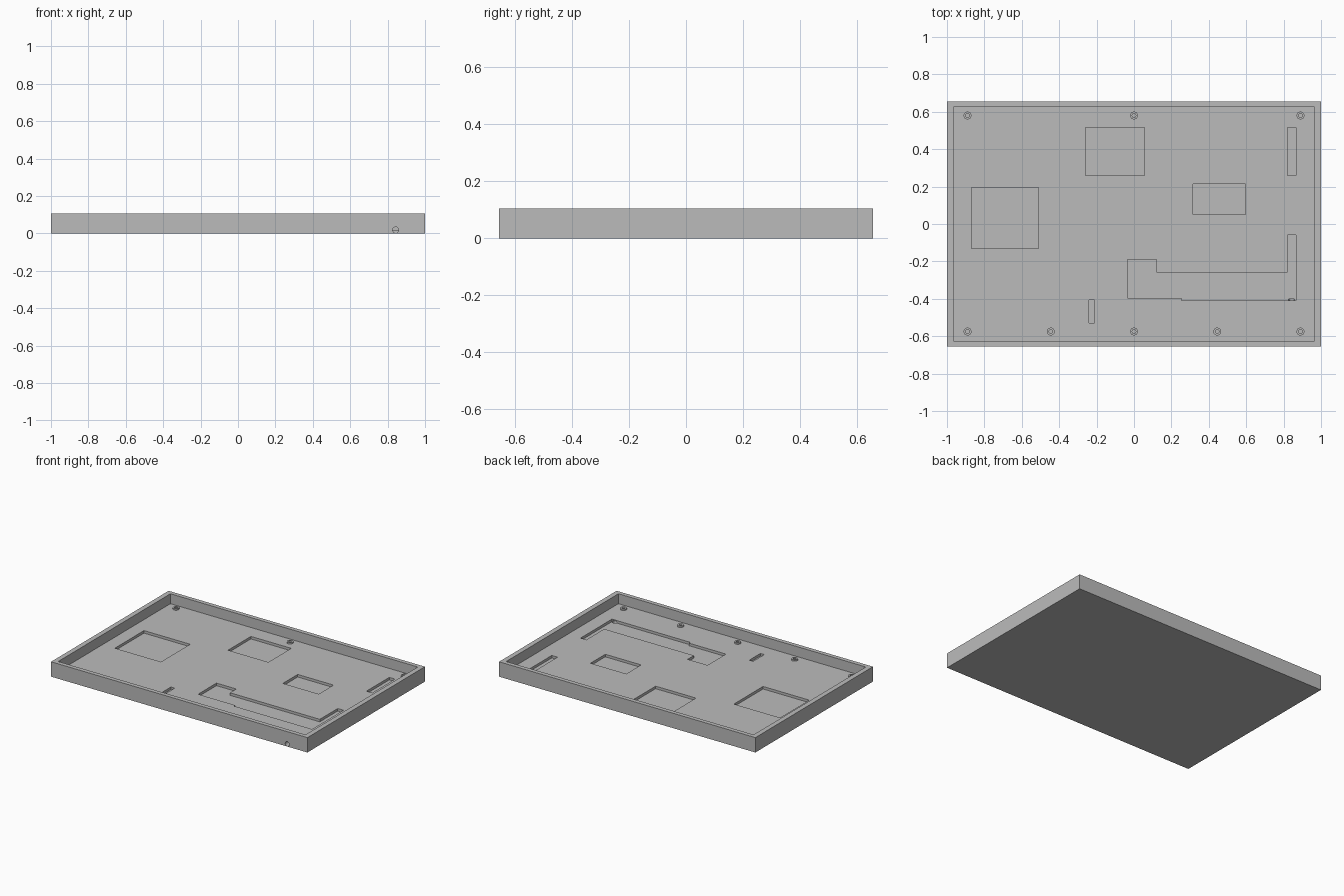
import bpy
import bmesh
from math import pi
from mathutils import Matrix

if "Cube" in bpy.data.objects:
    bpy.data.objects.remove(bpy.data.objects["Cube"], do_unlink=True)

HEIGHT = 0.105
FLOOR = 0.035
POCKET = 0.017

grey = bpy.data.materials.new("plain grey")
grey.use_nodes = True
grey.diffuse_color = (0.5, 0.5, 0.5, 1)
grey.node_tree.nodes["Principled BSDF"].inputs["Base Color"].default_value = grey.diffuse_color


def make_object(name, bm):
    bmesh.ops.recalc_face_normals(bm, faces=bm.faces)
    mesh = bpy.data.meshes.new(name)
    bm.to_mesh(mesh)
    bm.free()
    mesh.materials.append(grey)
    obj = bpy.data.objects.new(name, mesh)
    bpy.context.collection.objects.link(obj)
    return obj


def prism(name, outline, z0, z1):
    """Extrude a flat outline upward from z0 to z1."""
    bm = bmesh.new()
    face = bm.faces.new([bm.verts.new((x, y, z0)) for x, y in outline])
    result = bmesh.ops.extrude_face_region(bm, geom=[face])
    top = [v for v in result["geom"] if isinstance(v, bmesh.types.BMVert)]
    bmesh.ops.translate(bm, verts=top, vec=(0, 0, z1 - z0))
    return make_object(name, bm)


def rect(x0, x1, y0, y1):
    return [(x0, y0), (x1, y0), (x1, y1), (x0, y1)]


def cut(target, cutter):
    """Subtract the cutter from the target and remove it."""
    cutter.hide_render = True
    mod = target.modifiers.new("cut", "BOOLEAN")
    mod.operation = "DIFFERENCE"
    mod.solver = "EXACT"
    mod.object = cutter
    bpy.context.view_layer.objects.active = target
    bpy.ops.object.modifier_apply(modifier=mod.name)
    bpy.data.objects.remove(cutter, do_unlink=True)


# Open tray with a thin wall
tray = prism("tray", rect(-1, 1, -0.655, 0.655), 0, HEIGHT)
cut(tray, prism("interior_cutter", rect(-0.965, 0.965, -0.625, 0.625), FLOOR, 0.2))

# Shallow recesses in the floor
cable_channel = [(-0.035, -0.19), (-0.035, -0.395), (0.255, -0.395), (0.255, -0.41),
                 (0.865, -0.41), (0.865, -0.06), (0.82, -0.06), (0.82, -0.26),
                 (0.12, -0.26), (0.12, -0.19)]
recesses = [
    rect(-0.87, -0.51, -0.13, 0.195),
    rect(-0.26, 0.055, 0.26, 0.515),
    rect(0.315, 0.595, 0.05, 0.215),
    rect(0.82, 0.865, 0.26, 0.515),
    rect(-0.24, -0.21, -0.53, -0.405),
    cable_channel,
]
for outline in recesses:
    cut(tray, prism("recess_cutter", outline, POCKET, FLOOR + 0.03))

# Round cable hole from the front wall into the channel
bm = bmesh.new()
bmesh.ops.create_cone(bm, cap_ends=True, segments=32, radius1=0.016, radius2=0.016, depth=0.3,
                      matrix=Matrix.Translation((0.843, -0.55, 0.018)) @ Matrix.Rotation(pi / 2, 4, "X"))
cut(tray, make_object("hole_cutter", bm))


# Low screw bosses along the front and back edges
def screw_boss(name, x, y):
    bm = bmesh.new()
    rings = []
    for radius, z in ((0.021, FLOOR), (0.021, FLOOR + 0.01), (0.01, FLOOR + 0.01), (0.01, FLOOR + 0.001)):
        ring = bmesh.ops.create_circle(bm, segments=24, radius=radius,
                                       matrix=Matrix.Translation((x, y, z)))["verts"]
        rings.append(ring)
    for a, b in zip(rings, rings[1:]):
        for i in range(len(a)):
            j = (i + 1) % len(a)
            bm.faces.new((a[i], a[j], b[j], b[i]))
    bm.faces.new(rings[-1])
    bm.faces.new(rings[0][::-1])
    boss = make_object(name, bm)
    bpy.context.view_layer.objects.active = boss
    boss.select_set(True)
    bpy.ops.object.shade_smooth_by_angle()
    boss.select_set(False)


bpy.ops.object.select_all(action="DESELECT")
for i in range(5):
    screw_boss(f"front_screw_boss_{i + 1}", -0.89 + 0.445 * i, -0.575)
for i in range(3):
    screw_boss(f"back_screw_boss_{i + 1}", -0.89 + 0.89 * i, 0.58)
